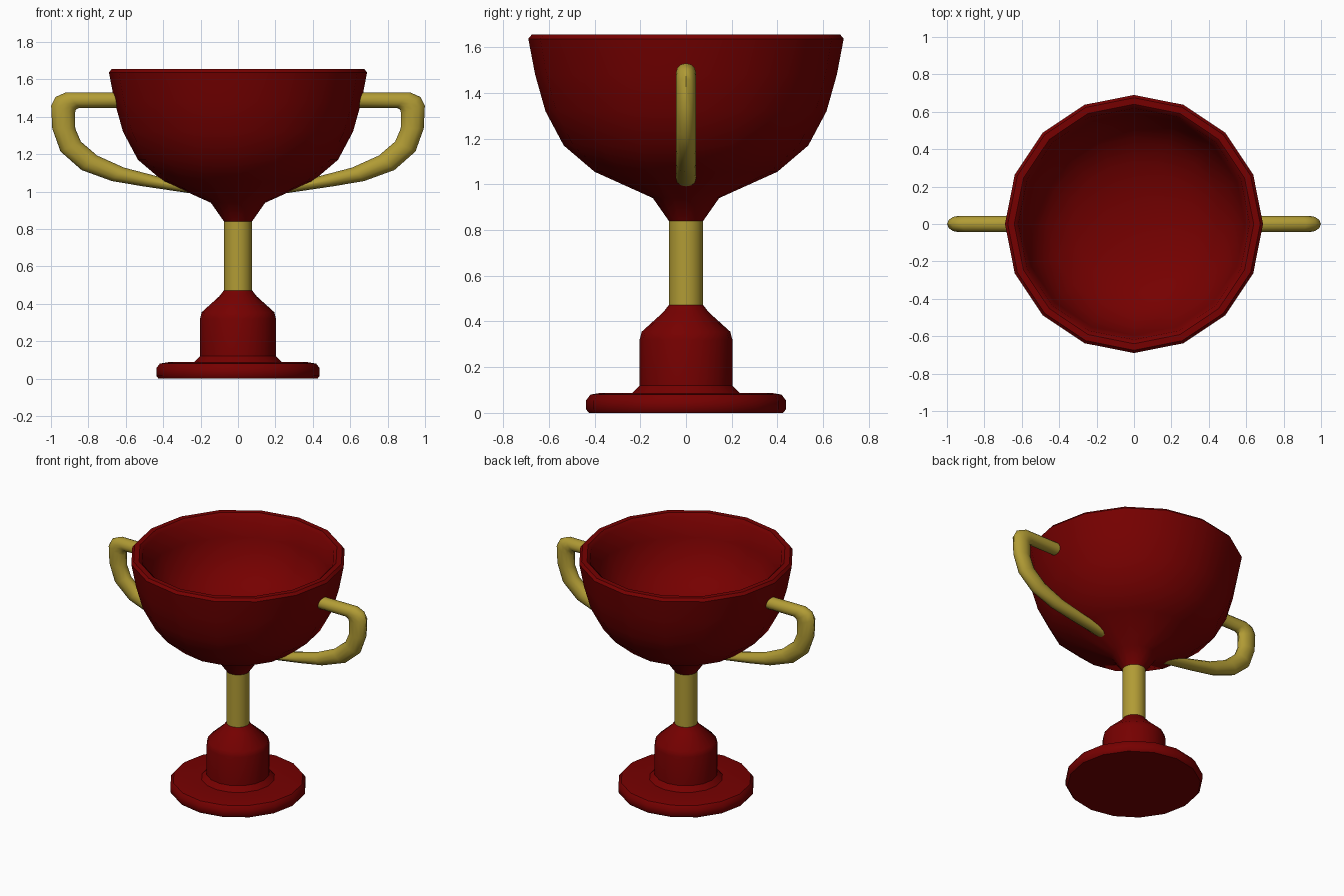
import bpy, bmesh, math
from mathutils import Vector

if "Cube" in bpy.data.objects:
    bpy.data.objects.remove(bpy.data.objects["Cube"])


def material(name, rgb):
    m = bpy.data.materials.new(name)
    m.diffuse_color = (*rgb, 1)
    m.use_nodes = True
    m.node_tree.nodes["Principled BSDF"].inputs["Base Color"].default_value = m.diffuse_color
    return m


RED = material("dark_red", (0.18, 0.0, 0.0))
GOLD = material("gold", (0.44, 0.33, 0.035))


def finish(bm, name, mat, angle=40):
    bmesh.ops.recalc_face_normals(bm, faces=bm.faces)
    mesh = bpy.data.meshes.new(name)
    bm.to_mesh(mesh)
    bm.free()
    mesh.materials.append(mat)
    ob = bpy.data.objects.new(name, mesh)
    bpy.context.collection.objects.link(ob)
    mesh.shade_smooth()
    mesh.set_sharp_from_angle(angle=math.radians(angle))
    return ob


def loft(rings, name, mat):
    """Skin a list of point rings and cap both ends."""
    bm = bmesh.new()
    vs = [[bm.verts.new(p) for p in ring] for ring in rings]
    n = len(vs[0])
    for a, b in zip(vs, vs[1:]):
        for i in range(n):
            j = (i + 1) % n
            bm.faces.new((a[i], a[j], b[j], b[i]))
    bm.faces.new(vs[0])
    bm.faces.new(vs[-1])
    return finish(bm, name, mat)


def lathe(profile, name, mat, sides=16):
    step = math.tau / sides
    return loft([[(r * math.cos(i * step), r * math.sin(i * step), z)
                  for i in range(sides)] for r, z in profile], name, mat)


# Stepped foot
lathe([(0.425, 0), (0.437, 0.015), (0.437, 0.055), (0.418, 0.08), (0.37, 0.088),
       (0.235, 0.088), (0.203, 0.12), (0.203, 0.32), (0.194, 0.355),
       (0.1, 0.44), (0.075, 0.472)], "foot", RED)

# Stem
lathe([(0.075, 0.47), (0.075, 0.842)], "stem", GOLD)

# Hollow bowl: outside, bevelled rim, then rounded inside
lathe([(0.075, 0.84), (0.145, 0.94), (0.40, 1.055), (0.535, 1.17), (0.615, 1.32),
       (0.66, 1.48), (0.69, 1.637), (0.675, 1.655), (0.64, 1.655), (0.618, 1.635),
       (0.595, 1.5), (0.545, 1.37), (0.46, 1.265), (0.33, 1.19), (0.17, 1.15),
       (0.04, 1.14)], "bowl", RED)

# Handles: oval sections spanning outer and inner edges of the side outline
OUTER = [(0.625, 1.53), (0.92, 1.53), (0.975, 1.506), (0.999, 1.46), (0.993, 1.337),
         (0.949, 1.214), (0.836, 1.115), (0.674, 1.056), (0.508, 1.028), (0.25, 0.99)]
INNER = [(0.625, 1.448), (0.85, 1.448), (0.867, 1.437), (0.872, 1.417), (0.87, 1.337),
         (0.84, 1.267), (0.754, 1.193), (0.61, 1.128), (0.449, 1.086), (0.24, 1.035)]
SIDES = 12
for side, name in ((1, "handle_right"), (-1, "handle_left")):
    rings = []
    for o, i in zip(OUTER, INNER):
        o, i = Vector((side * o[0], 0, o[1])), Vector((side * i[0], 0, i[1]))
        mid, half = (o + i) / 2, (o - i) / 2
        rings.append([mid + half * math.cos(t) + Vector((0, 0.044 * math.sin(t), 0))
                      for t in (k * math.tau / SIDES for k in range(SIDES))])
    loft(rings, name, GOLD)
